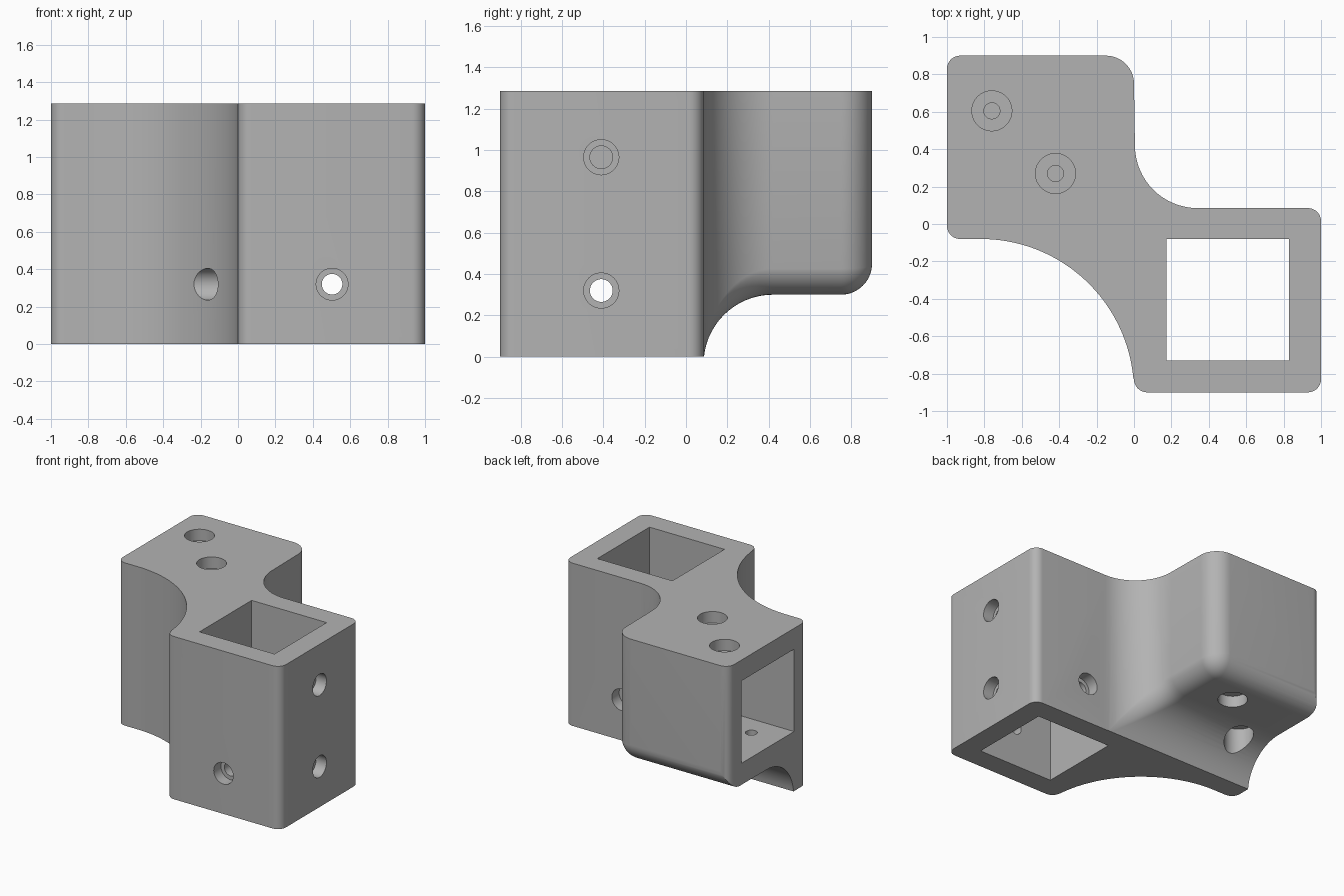
import bpy, bmesh
from math import sin, cos, radians, pi
from mathutils import Vector

cube = bpy.data.objects.get("Cube")
if cube:
    bpy.data.objects.remove(cube, do_unlink=True)

H = 1.285          # overall height
WALL = 0.165       # socket wall thickness
N = 16             # segments per quarter turn

grey = bpy.data.materials.new("plain grey")
grey.use_nodes = True
grey.diffuse_color = (0.45, 0.45, 0.45, 1)
grey.node_tree.nodes["Principled BSDF"].inputs["Base Color"].default_value = (0.45, 0.45, 0.45, 1)


def arc(cx, cy, r, a0, a1, n=N):
    angles = [radians(a0 + (a1 - a0) * i / n) for i in range(n + 1)]
    return [(cx + r * cos(a), cy + r * sin(a)) for a in angles]


def loft(name, rings):
    """Skin a closed solid through equal rings of points."""
    bm = bmesh.new()
    loops = [[bm.verts.new(p) for p in ring] for ring in rings]
    n = len(loops[0])
    for a, b in zip(loops, loops[1:]):
        for i in range(n):
            j = (i + 1) % n
            bm.faces.new((a[i], a[j], b[j], b[i]))
    bm.faces.new(loops[0])
    bm.faces.new(loops[-1])
    return finish(name, bm)


def finish(name, bm):
    bmesh.ops.recalc_face_normals(bm, faces=bm.faces)
    mesh = bpy.data.meshes.new(name)
    bm.to_mesh(mesh)
    bm.free()
    mesh.materials.append(grey)
    obj = bpy.data.objects.new(name, mesh)
    bpy.context.collection.objects.link(obj)
    return obj


def box(name, lo, hi):
    corners = [(lo[0], lo[1]), (hi[0], lo[1]), (hi[0], hi[1]), (lo[0], hi[1])]
    return loft(name, [[(x, y, z) for x, y in corners] for z in (lo[2], hi[2])])


def rod(name, start, end, r):
    a, b = Vector(start), Vector(end)
    d = b - a
    q = d.to_track_quat("Z", "Y")
    circle = [q @ Vector((x, y, 0)) for x, y in arc(0, 0, r, 0, 360, 48)[:-1]]
    return loft(name, [[a + c for c in circle], [b + c for c in circle]])


def cut(target, tool):
    tool.hide_render = True
    bpy.context.view_layer.objects.active = target
    mod = target.modifiers.new("cut", "BOOLEAN")
    mod.operation = "DIFFERENCE"
    mod.solver = "EXACT"
    mod.object = tool
    bpy.ops.object.modifier_apply(modifier=mod.name)
    bpy.data.objects.remove(tool, do_unlink=True)


def screw_hole(target, face, inward, r_head, r_shaft, depth=0.09):
    """Counterbored hole through one wall, starting at a point on its outside."""
    p, d = Vector(face), Vector(inward)
    cut(target, rod("head_cutter", p - d * 0.2, p + d * depth, r_head))
    cut(target, rod("shaft_cutter", p, p + d * (WALL + 0.1), r_shaft))


# Body: plan outline with rounded corners and two concave sweeps
outline = (arc(-0.93, -0.01, 0.07, 180, 270, 8) + arc(-0.82, -0.9, 0.82, 90, 5, 40)
           + arc(0.07, -0.83, 0.07, 180, 270, 8) + arc(0.93, -0.83, 0.07, 270, 360, 8)
           + arc(0.93, 0.015, 0.07, 0, 90, 8) + arc(0.34, 0.42, 0.335, 270, 180)
           + arc(-0.15, 0.75, 0.15, 0, 90) + arc(-0.93, 0.83, 0.07, 90, 180, 8))
body = loft("corner_bracket", [[(x, y, z) for x, y in outline] for z in (0, H)])

# Underside of the rear arm: rows of y, lowest z, side wall x and edge rounding
rows = []
for i in range(N + 1):
    t = pi / 2 * i / N
    rows.append((0.42 - 0.335 * cos(t), -0.035 + 0.335 * sin(t), 0.34 - 0.335 * sin(t), 0.15 * sin(t)))
for i in range(N + 1):
    t = pi / 2 * i / N
    rows.append((0.75 + 0.15 * sin(t), 0.45 - 0.15 * cos(t), 0.15 * cos(t) - 0.15, 0.15 * cos(t)))
rows.append((1.0,) + rows[-1][1:])

rings = []
for y, z, x, r in rows:
    r = max(r, 0.002)
    edge = [(x - r + (r + 0.002) * sin(pi / 2 * k / 10), y, z + r - r * cos(pi / 2 * k / 10))
            for k in range(11)]
    rings.append([(-1.2, y, -0.3), (-1.2, y, z)] + edge + [(x + 0.3, y, z + r), (x + 0.3, y, -0.3)])
cut(body, loft("underside_cutter", rings))

# Square sockets: one upright, one opening to the side
cut(body, box("upright_socket_cutter", (0.175, -0.73, -0.2), (0.83, -0.08, H + 0.2)))
cut(body, box("side_socket_cutter", (-1.2, 0.08, 0.47), (-0.17, 0.735, 1.12)))

# Screw holes of the side socket, on opposite diagonals above and below
for x, y in ((-0.76, 0.605), (-0.42, 0.27)):
    screw_hole(body, (x, y, H), (0, 0, -1), 0.107, 0.043)
for x, y in ((-0.76, 0.27), (-0.42, 0.605)):
    screw_hole(body, (x, y, 0.3), (0, 0, 1), 0.107, 0.043)

# Screw holes of the upright socket
for z in (0.32, 0.965):
    screw_hole(body, (1, -0.41, z), (-1, 0, 0), 0.085, 0.055)
screw_hole(body, (0.503, -0.9, 0.32), (0, 1, 0), 0.085, 0.055)
screw_hole(body, (0.503, 0.085, 0.32), (0, -1, 0), 0.085, 0.055)
screw_hole(body, (0, -0.41, 0.32), (1, 0, 0), 0.085, 0.055)
cut(body, rod("long_bore_cutter", (-0.45, -0.41, 0.32), (0.05, -0.41, 0.32), 0.085))

# Smooth the rounded faces, keep the edges crisp
bpy.ops.object.select_all(action="DESELECT")
body.select_set(True)
bpy.context.view_layer.objects.active = body
bpy.ops.object.shade_smooth_by_angle(angle=radians(30))
